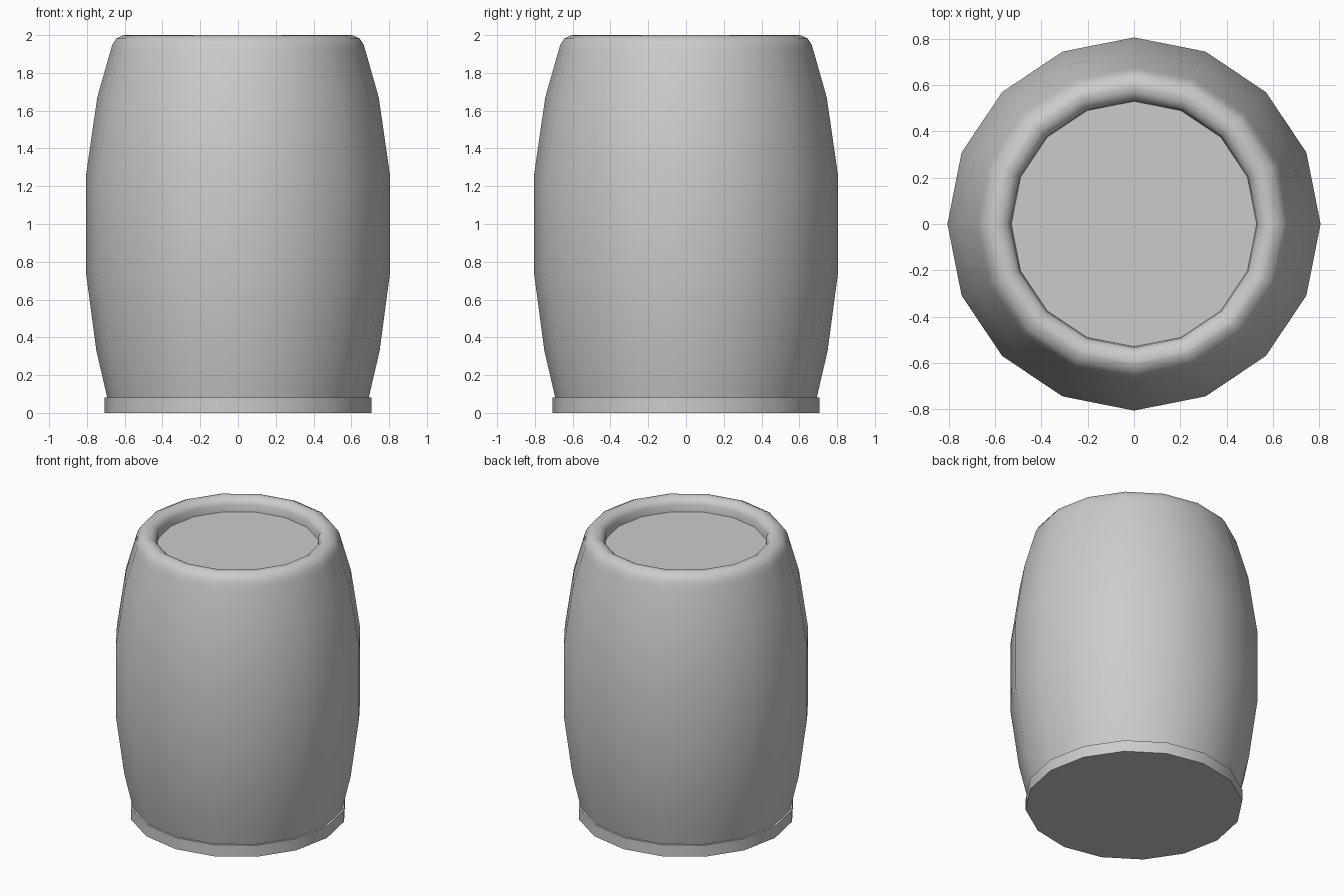
import bpy, bmesh, math

if "Cube" in bpy.data.objects:
    bpy.data.objects.remove(bpy.data.objects["Cube"])

SIDES = 16


def lathe(name, profile):
    """Revolve (radius, z) points around z; radius 0 closes to a cap centre."""
    bm = bmesh.new()
    verts = [bm.verts.new((r, 0, z)) for r, z in profile]
    edges = [bm.edges.new(pair) for pair in zip(verts, verts[1:])]
    bmesh.ops.spin(bm, geom=verts + edges, cent=(0, 0, 0), axis=(0, 0, 1),
                   angle=2 * math.pi, steps=SIDES, use_duplicate=False)
    bmesh.ops.remove_doubles(bm, verts=bm.verts, dist=1e-4)
    bmesh.ops.dissolve_degenerate(bm, edges=bm.edges, dist=1e-5)
    bmesh.ops.recalc_face_normals(bm, faces=bm.faces)
    mesh = bpy.data.meshes.new(name)
    bm.to_mesh(mesh)
    bm.free()
    obj = bpy.data.objects.new(name, mesh)
    bpy.context.collection.objects.link(obj)
    bpy.ops.object.select_all(action='DESELECT')
    obj.select_set(True)
    bpy.context.view_layer.objects.active = obj
    bpy.ops.object.shade_smooth_by_angle(angle=math.radians(40))
    return obj


# Bulging body with a rolled rim and a recessed flat lid
lathe("barrel_body", [
    (0, 0.08), (0.692, 0.08), (0.75, 0.33), (0.806, 0.75), (0.806, 1.25),
    (0.745, 1.67), (0.677, 1.91), (0.665, 1.95), (0.644, 1.982),
    (0.61, 1.998), (0.595, 2.0), (0.57, 1.995), (0.547, 1.98),
    (0.534, 1.955), (0.53, 1.905), (0, 1.905)])

# Thin hoop and floor at the bottom
lathe("base_plate", [(0, 0), (0.706, 0), (0.706, 0.082), (0.68, 0.082), (0, 0.082)])
